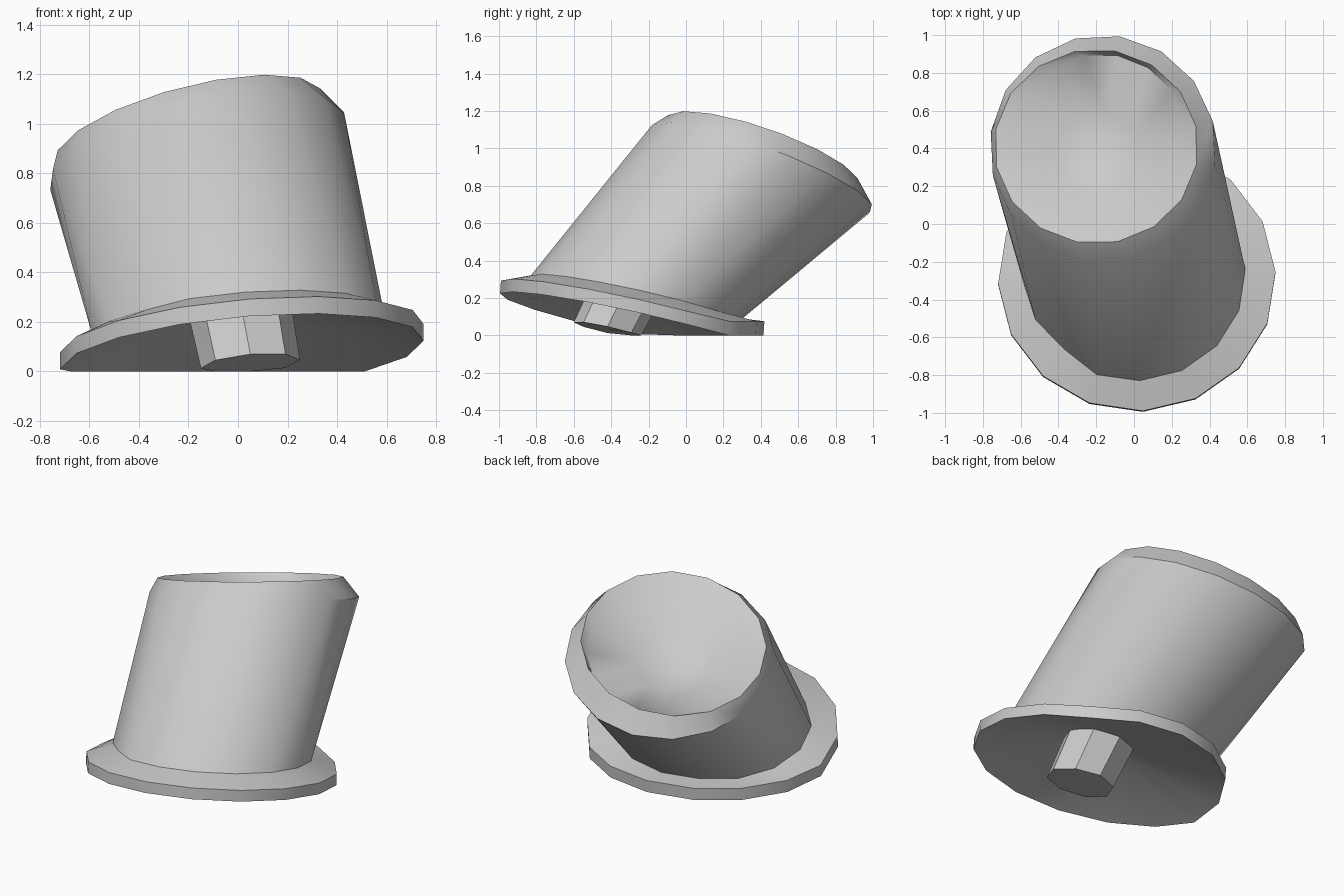
import bpy, bmesh, math

cube = bpy.data.objects.get("Cube")
if cube:
    bpy.data.objects.remove(cube, do_unlink=True)

grey = bpy.data.materials.new("light_grey")
grey.use_nodes = True
grey.diffuse_color = (0.6, 0.6, 0.6, 1)
grey.node_tree.nodes["Principled BSDF"].inputs["Base Color"].default_value = (0.6, 0.6, 0.6, 1)


def ring(center, radii, slope, sides, phase=0, floor=0, dents={}):
    """Points of a tilted ring that never drops below the floor."""
    points = []
    for i in range(sides):
        a = math.radians(phase) + math.tau * i / sides
        k = dents.get(i, 1)
        dx, dy = k * radii[0] * math.cos(a), k * radii[1] * math.sin(a)
        z = center[2] + slope[0] * dx + slope[1] * dy
        points.append((center[0] + dx, center[1] + dy, max(z, floor)))
    return points


def loft(name, rings, bottom=None, top=None):
    """Skin rings in order; close either end with a fan to a central point."""
    bm = bmesh.new()
    loops = [[bm.verts.new(p) for p in r] for r in rings]
    n = len(loops[0])
    pairs = [(i, (i + 1) % n) for i in range(n)]
    for low, high in zip(loops, loops[1:]):
        for i, j in pairs:
            bm.faces.new((low[i], low[j], high[i]))
            bm.faces.new((low[j], high[j], high[i]))
    if bottom:
        tip = bm.verts.new(bottom)
        for i, j in pairs:
            bm.faces.new((loops[0][j], loops[0][i], tip))
    if top:
        tip = bm.verts.new(top)
        for i, j in pairs:
            bm.faces.new((loops[-1][i], loops[-1][j], tip))
    mesh = bpy.data.meshes.new(name)
    bm.to_mesh(mesh)
    bm.free()
    mesh.materials.append(grey)
    obj = bpy.data.objects.new(name, mesh)
    bpy.context.collection.objects.link(obj)
    bpy.ops.object.select_all(action="DESELECT")
    obj.select_set(True)
    bpy.context.view_layer.objects.active = obj
    bpy.ops.object.shade_smooth_by_angle(angle=math.radians(35))


tilt = (0.087, -0.22)
foot = ring((0, -0.27, 0.195), (0.59, 0.56), tilt, 16, 3, 0.08, {9: 0.98, 10: 0.94})

# Wide tilted flange, hollow underneath, its back edge resting on the ground
loft("flange", [
    ring((0, -0.29, 0.25), (0.2, 0.2), tilt, 16, 2.5),
    ring((0.015, -0.29, 0.066), (0.735, 0.705), tilt, 16, 2.5),
    ring((0.015, -0.285, 0.135), (0.735, 0.705), tilt, 16, 2.5, 0.075),
    foot,
], bottom=(0, -0.28, 0.27))

# Peg standing in the hollow
loft("peg", [
    ring((0.05, -0.42, 0.03), (0.2, 0.18), tilt, 8),
    ring((0, -0.29, 0.29), (0.21, 0.19), tilt, 8),
], bottom=(0.05, -0.42, 0.03))

# Leaning body with a chamfered lip and a dished top
top_tilt = (0.24, -0.33)
loft("body", [
    foot,
    ring((-0.165, 0.4, 0.89), (0.6, 0.6), (0.21, -0.35), 16, 14),
    ring((-0.2, 0.41, 0.985), (0.54, 0.515), top_tilt, 16, 12),
    ring((-0.17, 0.45, 0.93), (0.45, 0.45), top_tilt, 16, 12),
    ring((-0.19, 0.38, 0.83), (0.22, 0.21), top_tilt, 16, 12),
], top=(-0.19, 0.35, 0.76))
